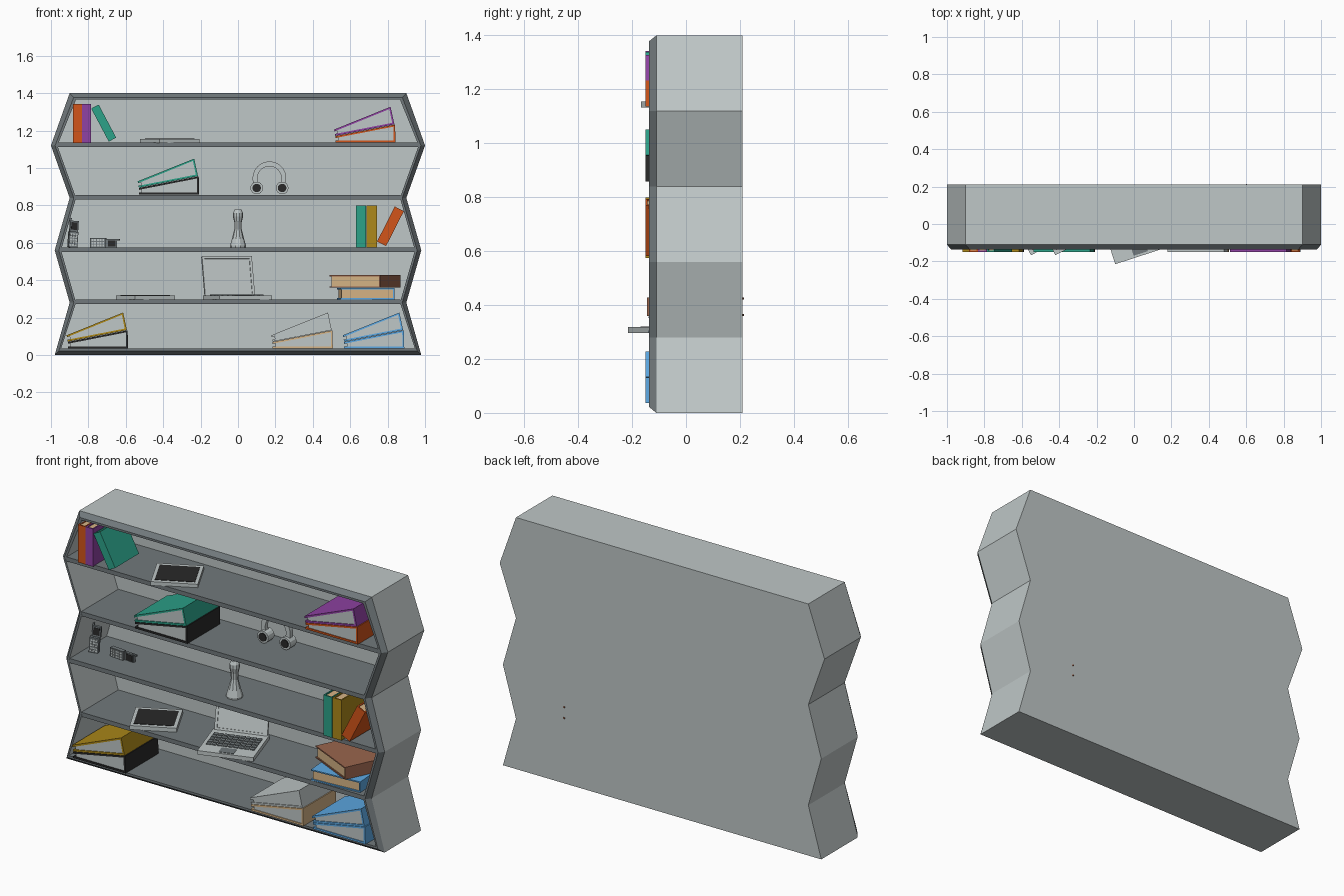
import bpy, bmesh, math
from mathutils import Matrix, Vector

if "Cube" in bpy.data.objects:
    bpy.data.objects.remove(bpy.data.objects["Cube"])

COLOURS = {
    "light_grey": (.52, .57, .57), "dark_grey": (.165, .19, .20), "black": (.022, .022, .022),
    "orange": (.65, .09, .01), "purple": (.28, .055, .37), "teal": (.025, .36, .25),
    "yellow": (.42, .25, .01), "blue": (.11, .40, .78), "cream": (.68, .46, .24),
    "brown": (.32, .13, .075)}
MATS = {}
for n, c in COLOURS.items():
    MATS[n] = bpy.data.materials.new(n)
    MATS[n].diffuse_color = (*c, 1)


def finish(name, bm, mats, matrix=Matrix()):
    bmesh.ops.recalc_face_normals(bm, faces=bm.faces)
    bm.transform(matrix)
    me = bpy.data.meshes.new(name)
    bm.to_mesh(me)
    bm.free()
    for m in mats:
        me.materials.append(MATS[m])
    ob = bpy.data.objects.new(name, me)
    bpy.context.collection.objects.link(ob)
    return ob


def boxes(name, parts, matrix=Matrix()):
    """Several boxes (size, centre, colour) joined into one object."""
    bm, mats = bmesh.new(), []
    for size, loc, col in parts:
        if col not in mats:
            mats.append(col)
        vs = bmesh.ops.create_cube(bm, size=1, matrix=Matrix.Translation(loc) @ Matrix.Diagonal((*size, 1)))["verts"]
        for f in {f for v in vs for f in v.link_faces}:
            f.material_index = mats.index(col)
    return finish(name, bm, mats, matrix)


def prism(name, pts, y0, y1, col, matrix=Matrix()):
    """Outline in x and z, extruded along y."""
    bm = bmesh.new()
    f = bm.faces.new([bm.verts.new((x, y0, z)) for x, z in pts])
    ext = bmesh.ops.extrude_face_region(bm, geom=[f])["geom"]
    for v in ext:
        if isinstance(v, bmesh.types.BMVert):
            v.co.y = y1
    return finish(name, bm, [col], matrix)


def place(x, y, z, turn=0):
    return Matrix.Translation((x, y, z)) @ Matrix.Rotation(math.radians(turn), 4, 'Z')


# Zigzag case: loops of the outline joined from back to front to inside
LEVELS = [(.98, 0), (.9, .28), (.98, .56), (.9, .84), (1, 1.12), (.9, 1.4)]


def loop(bm, d, y):
    half = [(w - d, min(max(z, d), 1.4 - d)) for w, z in LEVELS]
    pts = half + [(-x, z) for x, z in reversed(half)]
    return [bm.verts.new((x, y, z)) for x, z in pts]


bm = bmesh.new()
rings = [loop(bm, d, y) for d, y in
         ((0, .21), (0, -.11), (.022, -.137), (.034, -.137), (.034, .19))]
for i, (a, b) in enumerate(zip(rings, rings[1:])):
    for k in range(len(a)):
        j = (k + 1) % len(a)
        f = bm.faces.new((a[k], a[j], b[j], b[k]))
        floor = i == 3 and k == len(a) - 1
        f.material_index = 1 if i in (1, 2) or floor else 0
bm.faces.new(rings[0])
bm.faces.new(rings[-1])
finish("case", bm, ["light_grey", "dark_grey"])

# Shelves
for i, (w, z) in enumerate(LEVELS[1:5]):
    boxes(f"shelf_{i}", [((2 * w - .06, .331, .024), (0, .0295, z + .004), "dark_grey")])


# Books: local x is thickness, spine at -y, z is height
def book(name, t, d, h, col, matrix):
    c = .007
    boxes(name, [((c, d, h), (-t / 2 + c / 2, 0, 0), col), ((c, d, h), (t / 2 - c / 2, 0, 0), col),
                 ((t - 2 * c, c, h), (0, -d / 2 + c / 2, 0), col),
                 ((t - 2 * c, d - 2 * c, h - .012), (0, 0, 0), "cream")], matrix)


def standing(name, x, z, t, h, col, lean=0):
    book(name, t, .21, h, col, Matrix.Translation((x, -.045, z)) @ Matrix.Rotation(math.radians(lean), 4, 'Y'))


standing("book_orange_left", -.858, 1.238, .046, .21, "orange")
standing("book_purple_left", -.81, 1.238, .046, .21, "purple")
standing("book_teal_leaning", -.718, 1.24, .045, .2, "teal", -28)
standing("book_teal_right", .657, .687, .054, .225, "teal")
standing("book_yellow_right", .715, .687, .054, .225, "yellow")
standing("book_orange_leaning", .815, .688, .054, .21, "orange", 27)

LAY = Matrix(((0, -1, 0, 0), (0, 0, -1, 0), (1, 0, 0, 0), (0, 0, 0, 1)))
book("book_blue_flat", .06, .29, .25, "blue", place(.683, -.005, .328, 4) @ LAY)
book("book_brown_flat", .068, .299, .256, "brown", place(.68, .035, .394, -25.4) @ LAY)

# Binders: pairs of wedge folders, the upper one tipped on the lower
COVER = [(0, 0), (.322, 0), (.32, .096), (0, .034), (0, .024), (.311, .085), (.312, .01), (0, .01)]
PAPER = [(.015, .01), (.312, .01), (.311, .085), (.015, .027)]


def binders(x, z, low, high):
    tilt = Matrix.Translation((0, 0, .036)) @ Matrix.Rotation(-math.radians(11), 4, 'Y')
    for part, col, m in (("lower", low, Matrix()), ("upper", high, tilt)):
        m = Matrix.Translation((x, 0, z)) @ m
        prism(f"binder_{part}_cover", COVER, -.15, .14, col, m)
        prism(f"binder_{part}_paper", PAPER, -.145, .135, "light_grey", m)


binders(-.91, .036, "black", "yellow")
binders(.185, .036, "cream", "light_grey")
binders(.567, .036, "blue", "blue")
binders(-.53, .859, "black", "teal")
binders(.52, 1.136, "orange", "purple")

# Tablets
for x, z in ((-.365, 1.133), (-.495, .297)):
    boxes("tablet", [((.24, .225, .022), (0, 0, .011), "light_grey"),
                     ((.205, .18, .004), (0, 0, .022), "black")], place(x, -.012, z, 27))

# Laptop: base with keys, tilted screen with raised rim
at = place(-.003, -.036, .297, 18)
keys = [((.295, .28, .022), (0, 0, .011), "light_grey"), ((.08, .055, .003), (0, -.1, .0225), "dark_grey")]
for r in range(5):
    for c in range(9):
        keys.append(((.023, .023, .005), (-.116 + c * .029, -.045 + r * .03, .0235), "dark_grey"))
boxes("laptop_base", keys, at)
lid = at @ Matrix.Translation((0, .13, .018)) @ Matrix.Rotation(-math.radians(15), 4, 'X')
boxes("laptop_screen", [((.28, .01, .22), (0, .005, .11), "light_grey")] +
      [((.014, .005, .22), (s * .133, -.0025, .11), "light_grey") for s in (-1, 1)] +
      [((.252, .005, .014), (0, -.0025, .11 + s * .103), "light_grey") for s in (-1, 1)], lid)

# Vase
bm = bmesh.new()
prof = [(0, .574), (.042, .574), (.043, .585), (.033, .62), (.019, .675), (.02, .71),
        (.027, .74), (.026, .76), (.018, .777), (0, .777)]
vs = [bm.verts.new((r, 0, z)) for r, z in prof]
es = [bm.edges.new(p) for p in zip(vs, vs[1:])]
bmesh.ops.spin(bm, geom=vs + es, cent=(0, 0, 0), axis=(0, 0, 1), angle=math.tau, steps=10)
bmesh.ops.remove_doubles(bm, verts=bm.verts, dist=1e-4)
finish("vase", bm, ["light_grey"], Matrix.Translation((0, -.03, 0)))


# Headphones: arched band and two round cups with dark pads
def arc(r, angles):
    return [(.168 + r * math.cos(math.radians(a)), .945 + r * math.sin(math.radians(a))) for a in angles]


prism("headphone_band", arc(.09, range(-25, 206, 10)) + arc(.064, range(205, -26, -10)), .09, .115, "light_grey")
for x in (.1, .236):
    for name, r, y0, y1, col in (("cup", .034, .075, .13, "light_grey"), ("pad", .023, .07, .076, "black")):
        ring = [(x + r * math.cos(k * math.tau / 14), .893 + r * math.sin(k * math.tau / 14)) for k in range(14)]
        prism(f"headphone_{name}", ring, y0, y1, col)


# Folding phones: keypad half, lid half and aerial
def phone(name, matrix):
    parts = [((.05, .024, .085), (0, 0, .0425), "dark_grey"), ((.046, .016, .06), (.004, .01, .113), "dark_grey"),
             ((.034, .003, .04), (.004, .0015, .115), "black"), ((.009, .009, .03), (-.016, .012, .142), "dark_grey")]
    for r in range(5):
        for c in range(3):
            parts.append(((.011, .004, .01), ((c - 1) * .014, -.013, .013 + r * .0145), "light_grey"))
    boxes(name, parts, matrix)


phone("phone_standing", place(-.886, .0, .575, 15) @ Matrix.Rotation(math.radians(4), 4, 'Y'))
phone("phone_lying", place(-.79, .017, .6, -5) @ Matrix.Rotation(math.radians(90), 4, 'Y'))

for m in bpy.data.materials:
    if m.users and not m.is_grease_pencil:
        m.use_nodes = True
        m.node_tree.nodes["Principled BSDF"].inputs["Base Color"].default_value = m.diffuse_color
